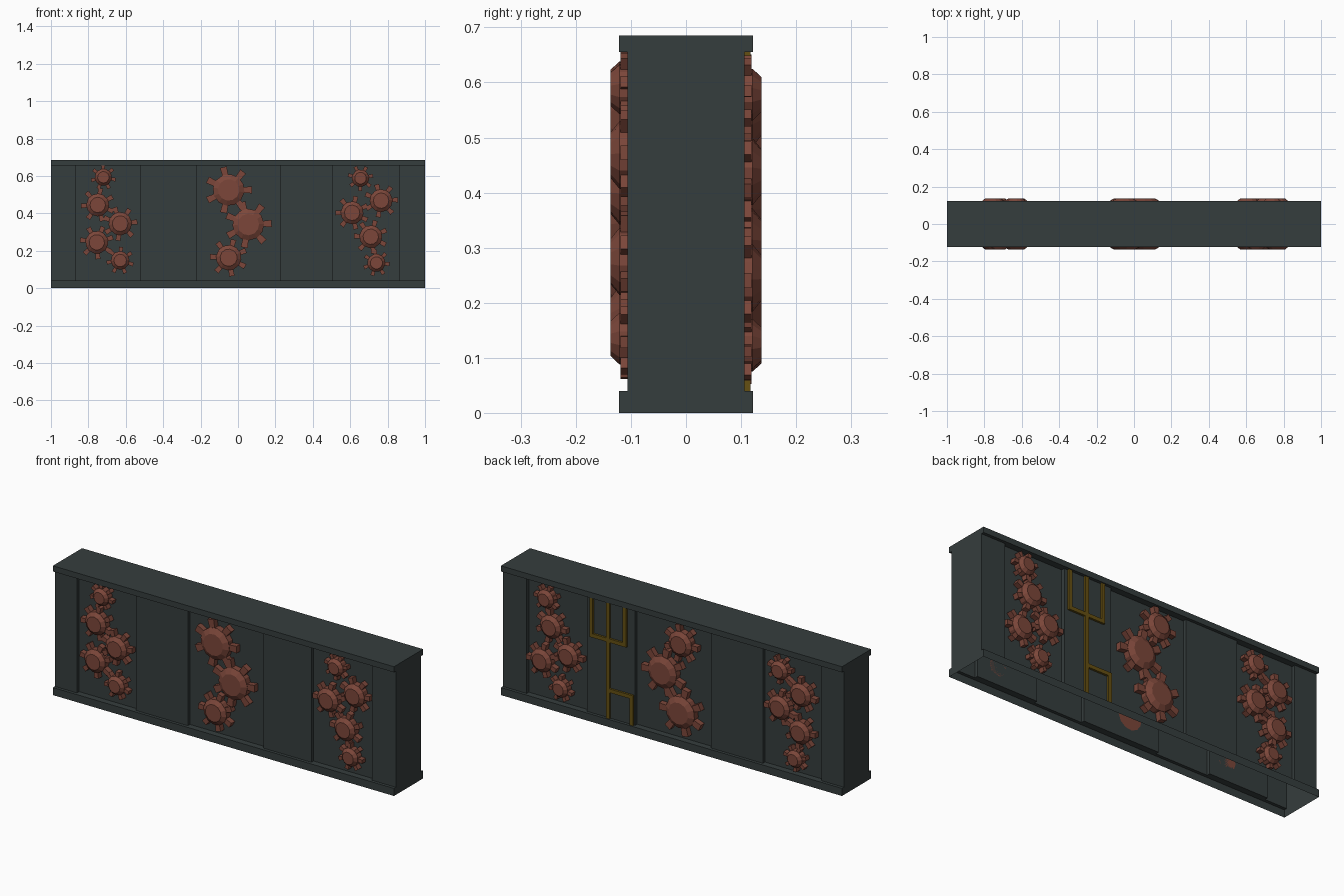
import bpy, bmesh, math

if "Cube" in bpy.data.objects:
    bpy.data.objects.remove(bpy.data.objects["Cube"])


def material(name, rgb):
    m = bpy.data.materials.new(name)
    m.diffuse_color = (*rgb, 1)
    m.use_nodes = True
    m.node_tree.nodes["Principled BSDF"].inputs["Base Color"].default_value = m.diffuse_color
    return m


SLATE = material("dark slate", (0.036, 0.047, 0.047))
RUST = material("rust red", (0.200, 0.062, 0.042))
GOLD = material("dark gold", (0.130, 0.080, 0.006))


def finish(name, bm, mat):
    bmesh.ops.recalc_face_normals(bm, faces=bm.faces)
    me = bpy.data.meshes.new(name)
    bm.to_mesh(me)
    bm.free()
    me.materials.append(mat)
    ob = bpy.data.objects.new(name, me)
    bpy.context.collection.objects.link(ob)
    return ob


# Wall shell: a lipped section, open below, lofted along x through three recesses
LIP, FACE, RECESS = 0.122, 0.106, 0.088
LOW, HIGH, TOP = 0.04, 0.655, 0.685
stations = [(-1, FACE)]
for a, b in ((-0.87, -0.525), (-0.22, 0.225), (0.505, 0.86)):
    stations += [(a, FACE), (a, RECESS), (b, RECESS), (b, FACE)]
stations.append((1, FACE))

bm = bmesh.new()
rings = []
for x, d in stations:
    half = [(LIP, 0), (LIP, LOW), (d, LOW), (d, HIGH), (LIP, HIGH), (LIP, TOP)]
    section = [(-y, z) for y, z in half] + half[::-1]
    rings.append([bm.verts.new((x, y, z)) for y, z in section])
for r, s in zip(rings, rings[1:]):
    for i in range(len(r) - 1):
        quad = [r[i], r[i + 1], s[i + 1], s[i]]
        if len({tuple(round(c, 5) for c in v.co) for v in quad}) > 2:
            bm.faces.new(quad)
bm.faces.new(rings[0])
bm.faces.new(rings[-1])
bmesh.ops.remove_doubles(bm, verts=bm.verts, dist=1e-5)
finish("wall_shell", bm, SLATE)


# Gear: tapered twelve-sided body with seven square teeth, facing -y or +y
def gear(name, x, z, r, phase, back):
    bm = bmesh.new()
    n, teeth = 12, 7
    core, hub = 0.68 * r, 0.46 * r

    def pt(u, v, y):
        return bm.verts.new((x + u, y, z + v))

    loops = []
    for rad, y in ((core, -0.088), (core, -0.121), (hub, -0.137)):
        loops.append([pt(rad * math.cos(phase + math.tau * i / n),
                         rad * math.sin(phase + math.tau * i / n), y) for i in range(n)])
    for a, b in zip(loops, loops[1:]):
        for i in range(n):
            j = (i + 1) % n
            bm.faces.new([a[i], a[j], b[j], b[i]])
    bm.faces.new(loops[0])
    bm.faces.new(loops[-1])
    for t in range(teeth):
        ang = phase + math.tau * t / teeth
        c, s = math.cos(ang), math.sin(ang)
        outline = [(0.6 * r, -0.12 * r), (r, -0.15 * r), (r, 0.15 * r), (0.6 * r, 0.12 * r)]
        a, b = [[pt(p * c - q * s, p * s + q * c, y) for p, q in outline]
                for y in (-0.09, -0.119)]
        bm.faces.new(a)
        bm.faces.new(b)
        for i in range(4):
            j = (i + 1) % 4
            bm.faces.new([a[i], a[j], b[j], b[i]])
    if back:  # the back is the front turned half round the x axis
        for v in bm.verts:
            v.co.y, v.co.z = -v.co.y, 0.713 - v.co.z
    finish(name, bm, RUST)


gears = [
    (-0.72, 0.593, 0.067, 0.7), (-0.75, 0.445, 0.09, 0.5), (-0.63, 0.345, 0.092, 0.1),
    (-0.755, 0.245, 0.09, 0.3), (-0.63, 0.148, 0.073, 0.6),
    (-0.05, 0.525, 0.125, 0.9), (0.055, 0.34, 0.125, 0.05), (-0.05, 0.163, 0.1, 0.4),
    (0.655, 0.588, 0.068, 0.2), (0.765, 0.468, 0.09, 0.05), (0.61, 0.403, 0.09, 0.45),
    (0.71, 0.275, 0.09, 0.4), (0.74, 0.135, 0.071, 0.8),
]
for i, (x, z, r, phase) in enumerate(gears):
    gear(f"front_gear_{i + 1}", x, z, r, phase, False)
    gear(f"back_gear_{i + 1}", x, z, r, phase, True)

# Square pipes on the back panel
pipes = [
    (0.475, 0.455, 0.475, HIGH), (0.28, 0.455, 0.28, HIGH), (0.28, 0.455, 0.475, 0.455),
    (0.378, LOW, 0.378, HIGH), (0.24, 0.19, 0.378, 0.19), (0.24, LOW, 0.24, 0.19),
]
W = 0.01
for i, (x0, z0, x1, z1) in enumerate(pipes):
    bm = bmesh.new()
    bmesh.ops.create_cube(bm, size=1)
    lo = z0 if z0 == LOW else z0 - W
    hi = z1 if z1 == HIGH else z1 + W
    for v in bm.verts:
        v.co.x = (x0 + x1) / 2 + v.co.x * (x1 - x0 + 2 * W)
        v.co.y = 0.110 + v.co.y * 0.014
        v.co.z = (lo + hi) / 2 + v.co.z * (hi - lo)
    finish(f"back_pipe_{i + 1}", bm, GOLD)
